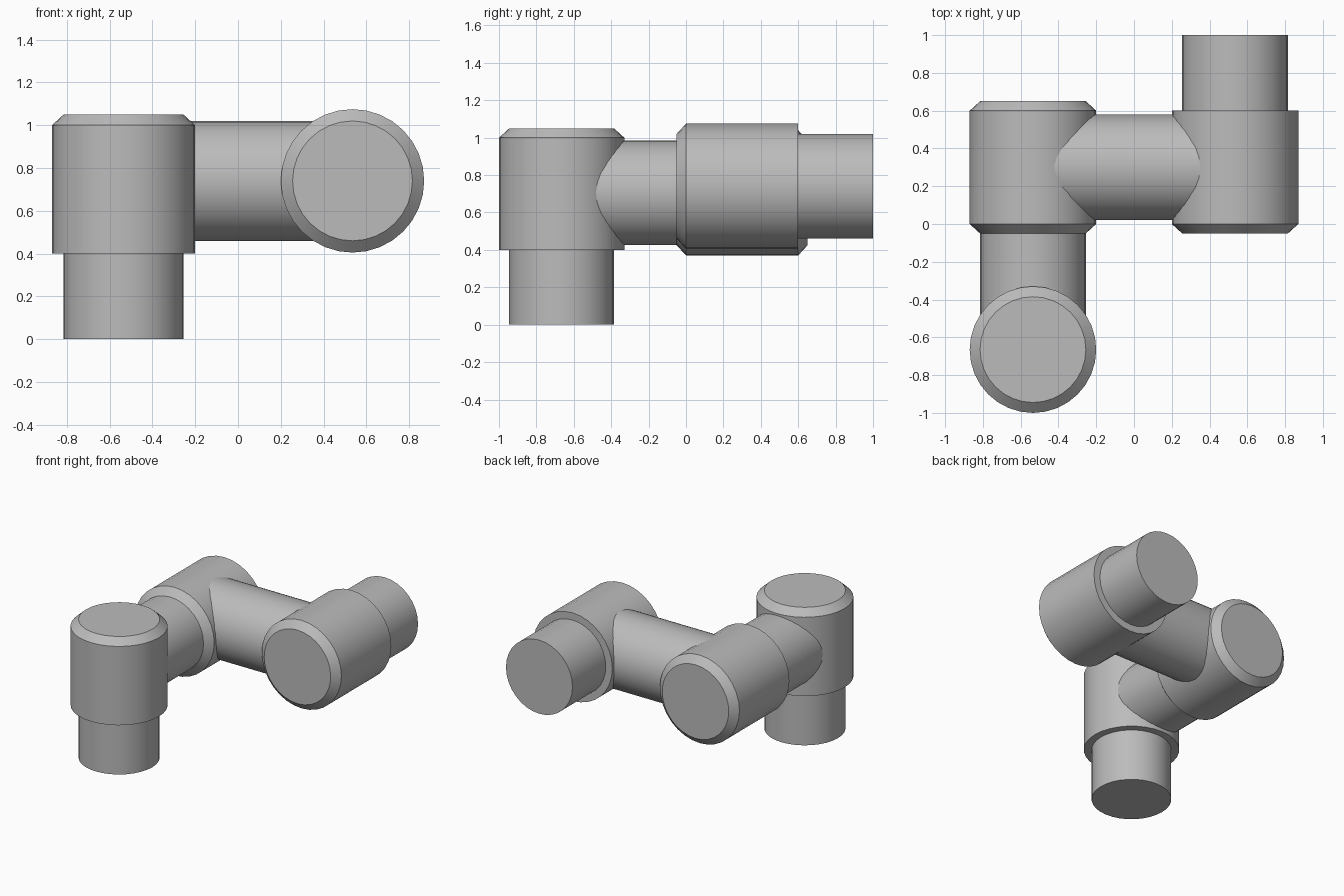
import bpy
import bmesh
import math
from mathutils import Matrix, Vector

if "Cube" in bpy.data.objects:
    bpy.data.objects.remove(bpy.data.objects["Cube"], do_unlink=True)

SIDES = 32
BODY_R, TUBE_R, BEVEL = 0.335, 0.28, 0.05

grey = bpy.data.materials.new("plain grey")
grey.use_nodes = True
grey.diffuse_color = (0.5, 0.5, 0.5, 1)
grey.node_tree.nodes["Principled BSDF"].inputs["Base Color"].default_value = (0.5, 0.5, 0.5, 1)


def turned(name, start, direction, profile):
    """Closed solid of revolution; profile is (radius, distance) along direction."""
    bm = bmesh.new()
    rings = []
    for r, h in profile:
        angles = [2 * math.pi * i / SIDES for i in range(SIDES)]
        rings.append([bm.verts.new((r * math.cos(a), r * math.sin(a), h)) for a in angles])
    for low, high in zip(rings, rings[1:]):
        for i in range(SIDES):
            j = (i + 1) % SIDES
            bm.faces.new((low[i], low[j], high[j], high[i]))
    bm.faces.new(rings[0][::-1])
    bm.faces.new(rings[-1])
    turn = Vector((0, 0, 1)).rotation_difference(Vector(direction)).to_matrix().to_4x4()
    bm.transform(Matrix.Translation(start) @ turn)
    mesh = bpy.data.meshes.new(name)
    bm.to_mesh(mesh)
    bm.free()
    mesh.materials.append(grey)
    obj = bpy.data.objects.new(name, mesh)
    bpy.context.collection.objects.link(obj)
    bpy.ops.object.select_all(action="DESELECT")
    obj.select_set(True)
    bpy.context.view_layer.objects.active = obj
    bpy.ops.object.shade_smooth_by_angle(angle=math.radians(30))
    return obj


def stemmed(stem, body):
    """Narrow stem, wide body, bevelled cap."""
    return [(TUBE_R, 0), (TUBE_R, stem), (BODY_R, stem),
            (BODY_R, stem + body), (TUBE_R, stem + body + BEVEL)]


LEFT, RIGHT = 0.535, -0.535
LOW, HIGH = 0.705, 0.74

# Upright base joint with its foot stem
turned("base_joint", (RIGHT, -0.665, 0), (0, 0, 1), stemmed(0.4, 0.6))

# Middle joint, bevelled at both ends
turned("elbow_joint", (RIGHT, -BEVEL, LOW), (0, 1, 0),
       [(TUBE_R, 0), (BODY_R, BEVEL), (BODY_R, 0.6 + BEVEL), (TUBE_R, 0.6 + 2 * BEVEL)])

# End joint with its output stem pointing back
turned("end_joint", (LEFT, 1, HIGH), (0, -1, 0), stemmed(0.4, 0.6))

# Tubes linking the joints
turned("base_link", (RIGHT, -0.665, LOW), (0, 1, 0), [(TUBE_R, 0), (TUBE_R, 0.665)])
turned("cross_link", (RIGHT, 0.3, HIGH), (1, 0, 0), [(TUBE_R, 0), (TUBE_R, LEFT - RIGHT)])
